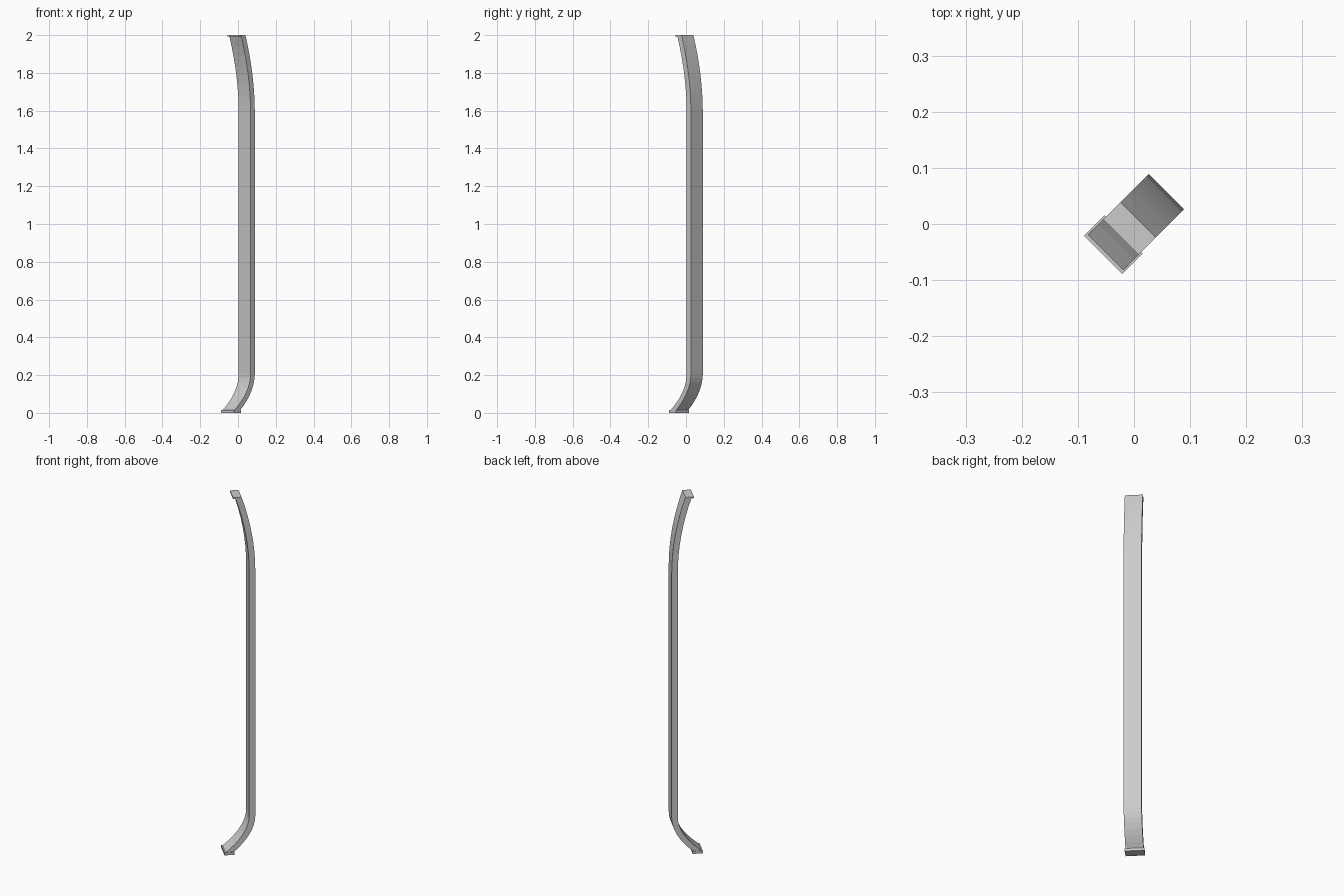
import bpy, bmesh, math
from mathutils import Matrix

if "Cube" in bpy.data.objects:
    bpy.data.objects.remove(bpy.data.objects["Cube"])

ROT = Matrix.Rotation(math.radians(45), 4, 'Z')  # the leg bends along the x = y diagonal


def extrude_profile(name, profile, width):
    """Extrude a closed (u, z) outline sideways by width, then turn it to the diagonal."""
    bm = bmesh.new()
    face = bm.faces.new([bm.verts.new((u, -width / 2, z)) for u, z in profile])
    ext = bmesh.ops.extrude_face_region(bm, geom=[face])
    moved = [g for g in ext['geom'] if isinstance(g, bmesh.types.BMVert)]
    bmesh.ops.translate(bm, verts=moved, vec=(0, width, 0))
    bmesh.ops.recalc_face_normals(bm, faces=bm.faces)
    bm.transform(ROT)
    mesh = bpy.data.meshes.new(name)
    bm.to_mesh(mesh)
    bm.free()
    obj = bpy.data.objects.new(name, mesh)
    bpy.context.collection.objects.link(obj)
    return obj


def side_curve(u_bottom, u_mid, u_top, z_top, steps=8):
    """One side of the leg: bent foot, straight middle, gently bent top."""
    z0, z1, z2 = 0.012, 0.21, 1.58
    low = [(u_mid + (u_bottom - u_mid) * (1 - i / steps) ** 2,
            z0 + (z1 - z0) * i / steps) for i in range(steps + 1)]
    high = [(u_mid + (u_top - u_mid) * (i / steps) ** 2,
             z2 + (z_top - z2) * i / steps) for i in range(steps + 1)]
    return low + high


# Curved bar with a small lip on the inner side at the top
inner = side_curve(-0.074, 0.050, -0.020, 1.992)
outer = side_curve(-0.031, 0.0815, 0.0106, 2.0)
lip = [(-0.033, 1.992), (-0.033, 2.0)]
extrude_profile("curved_leg", inner + lip + outer[::-1], 0.089)

# Slightly wider foot pad
extrude_profile("foot_pad", [(-0.078, 0), (-0.026, 0), (-0.026, 0.014), (-0.078, 0.014)], 0.097)
